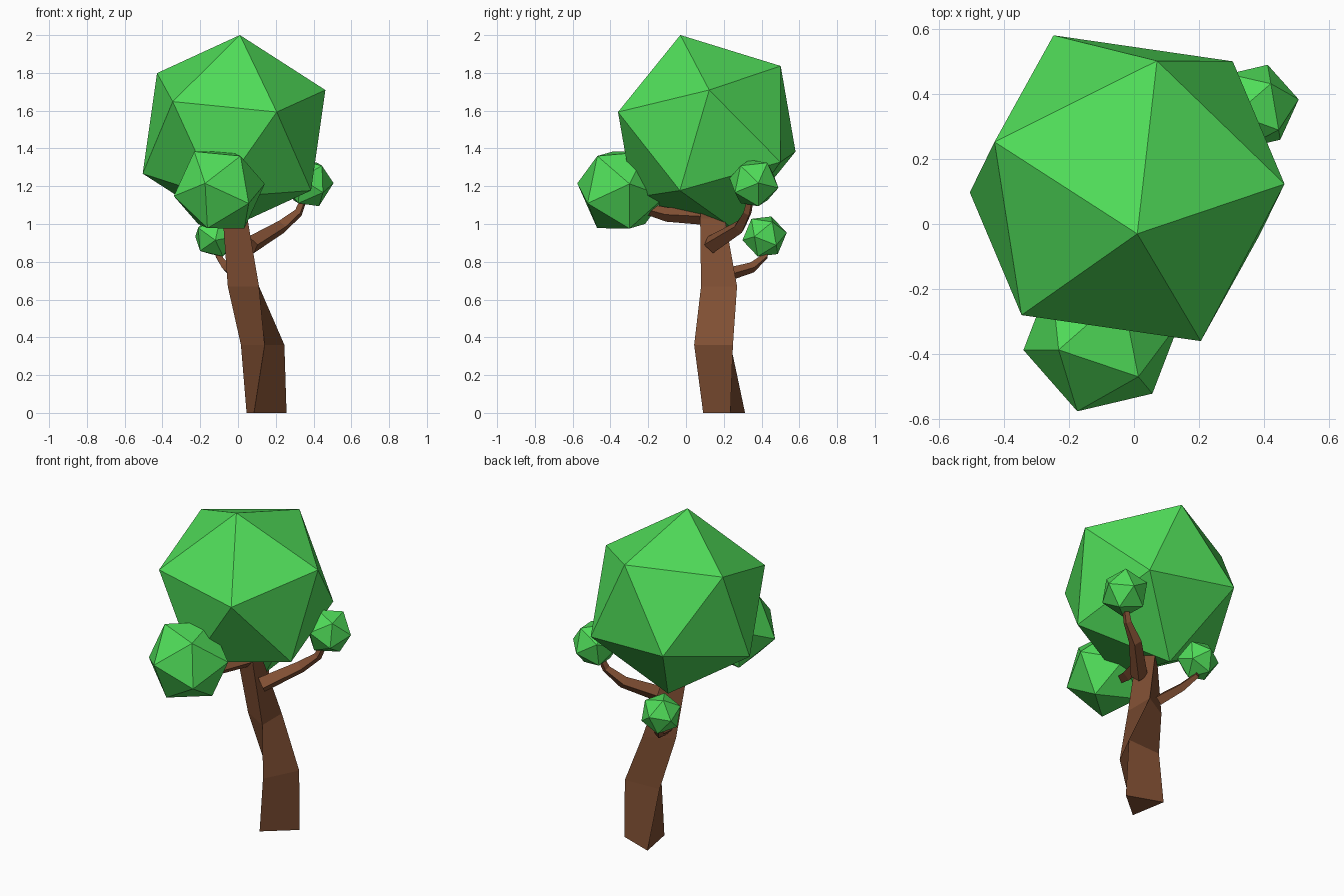
import bpy, bmesh, math
from mathutils import Vector, Matrix

if "Cube" in bpy.data.objects:
    bpy.data.objects.remove(bpy.data.objects["Cube"])


def material(name, rgb):
    m = bpy.data.materials.new(name)
    m.diffuse_color = (*rgb, 1)
    m.use_nodes = True
    m.node_tree.nodes["Principled BSDF"].inputs["Base Color"].default_value = m.diffuse_color
    return m


LEAF = material("leaf green", (0.08, 0.72, 0.10))
BARK = material("bark brown", (0.22, 0.08, 0.034))


def finish(name, bm, mat):
    bmesh.ops.recalc_face_normals(bm, faces=bm.faces)
    mesh = bpy.data.meshes.new(name)
    bm.to_mesh(mesh)
    bm.free()
    mesh.materials.append(mat)
    bpy.context.collection.objects.link(bpy.data.objects.new(name, mesh))


def foliage(name, centre, radius, corner, neighbour):
    """Regular icosahedron turned so two adjacent corners point the given ways."""
    z = Vector(corner).normalized()
    n = Vector(neighbour)
    x = (n - z * n.dot(z)).normalized()
    turn = Matrix((x, z.cross(x), z)).transposed().to_4x4()
    bm = bmesh.new()
    bmesh.ops.create_icosphere(bm, subdivisions=1, radius=radius,
                               matrix=Matrix.Translation(centre) @ turn)
    finish(name, bm, LEAF)


def loft(name, rings):
    """Skin a list of equal-sized vertex rings and cap both ends."""
    bm = bmesh.new()
    loops = [[bm.verts.new(p) for p in ring] for ring in rings]
    n = len(loops[0])
    for a, b in zip(loops, loops[1:]):
        for i in range(n):
            j = (i + 1) % n
            bm.faces.new((a[i], a[j], b[j], b[i]))
    bm.faces.new(loops[0])
    bm.faces.new(loops[-1])
    finish(name, bm, BARK)


def branch(name, path, sides=4):
    """Tapered limb along (x, y, z, radius) points."""
    pts = [Vector(p[:3]) for p in path]
    rings = []
    for i, p in enumerate(pts):
        d = (pts[min(i + 1, len(pts) - 1)] - pts[max(i - 1, 0)]).normalized()
        u = d.cross(Vector((0, 0, 1))).normalized()
        v = u.cross(d)
        rings.append([p + path[i][3] * (u * math.cos(t) + v * math.sin(t))
                      for t in (2 * math.pi * k / sides for k in range(sides))])
    loft(name, rings)


# Crown and the three smaller leaf clumps
foliage("crown", (-0.021, 0.11, 1.488), 0.532, (0.031, -0.14, 0.512), (0.226, -0.47, 0.109))
foliage("front_clump", (-0.099, -0.343, 1.18), 0.247, (-0.075, -0.232, 0.035), (0.116, -0.125, 0.183))
foliage("right_clump", (0.37, 0.36, 1.217), 0.138, (0.136, 0.023, 0), (0.045, 0.075, 0.115))
foliage("back_clump", (-0.12, 0.416, 0.934), 0.119, (0, 0.118, 0.02), (-0.107, 0.05, 0))

# Three-sided trunk, twisting as it rises: x, y, z, radius, angle
trunk = [(0.129, 0.213, 0, 0.13, -110), (0.134, 0.176, 0.36, 0.133, -87),
         (0.056, 0.175, 0.67, 0.11, -60), (-0.005, 0.13, 1.03, 0.078, -45),
         (-0.02, 0.12, 1.2, 0.05, -40)]
loft("trunk", [[(x + r * math.cos(math.radians(a + k * 120)),
                 y + r * math.sin(math.radians(a + k * 120)), z) for k in range(3)]
               for x, y, z, r, a in trunk])

# Branches reaching to each small clump
branch("right_branch", [(0.07, 0.13, 0.89, 0.048), (0.23, 0.285, 0.985, 0.036),
                        (0.32, 0.325, 1.06, 0.024), (0.355, 0.345, 1.15, 0.018)])
branch("back_branch", [(-0.01, 0.21, 0.73, 0.036), (-0.06, 0.35, 0.77, 0.028),
                       (-0.105, 0.42, 0.83, 0.018), (-0.12, 0.42, 0.9, 0.014)])
branch("front_branch", [(0.0, 0.1, 1.04, 0.045), (-0.05, -0.1, 1.05, 0.038),
                        (-0.09, -0.25, 1.09, 0.025)])
